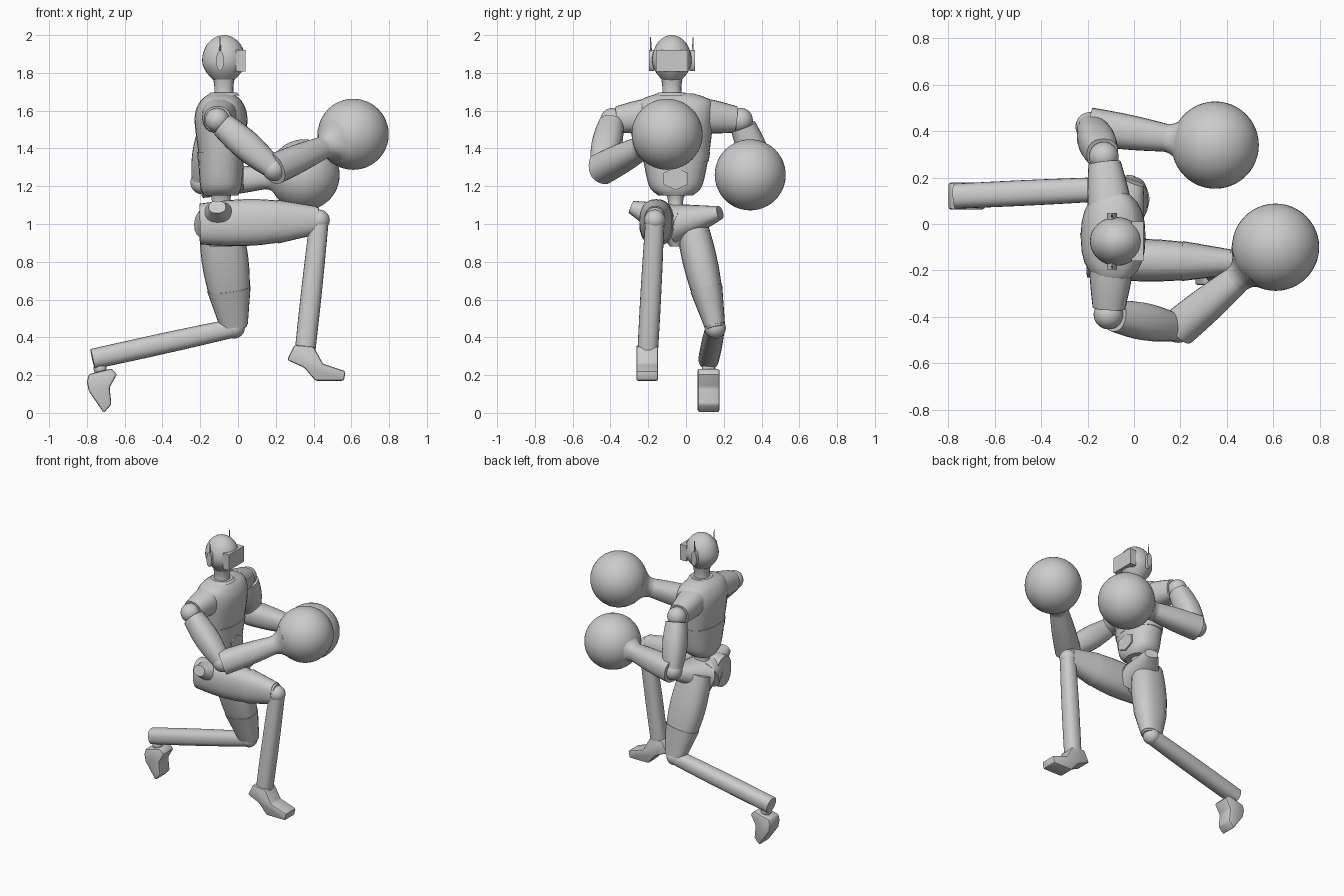
import bpy
import bmesh
from math import sin, cos, pi, radians, copysign
from mathutils import Vector, Matrix

cube = bpy.data.objects.get("Cube")
if cube:
    bpy.data.objects.remove(cube, do_unlink=True)

grey = bpy.data.materials.new("plain grey")
grey.use_nodes = True
grey.diffuse_color = (.6, .6, .6, 1)
shader = grey.node_tree.nodes["Principled BSDF"]
shader.inputs["Base Color"].default_value = grey.diffuse_color

X, Y, Z = Matrix.Identity(3)
SIDES = 24


def finish(name, bm):
    """Turn a bmesh into a smoothly shaded object with sharp edges kept."""
    bmesh.ops.recalc_face_normals(bm, faces=bm.faces)
    mesh = bpy.data.meshes.new(name)
    bm.to_mesh(mesh)
    bm.free()
    mesh.materials.append(grey)
    part = bpy.data.objects.new(name, mesh)
    bpy.context.collection.objects.link(part)
    bpy.ops.object.select_all(action="DESELECT")
    bpy.context.view_layer.objects.active = part
    part.select_set(True)
    bpy.ops.object.shade_smooth_by_angle(angle=radians(35))


def squared(value, power=.85):
    """Push a sine or cosine outward so that a ring becomes slightly boxy."""
    return copysign(abs(value) ** power, value)


def skin(name, sections):
    """Join oval rings, each given as centre, side vector and depth vector."""
    bm = bmesh.new()
    rings = []
    for centre, side, depth in sections:
        angles = [2 * pi * k / SIDES for k in range(SIDES)]
        rings.append([bm.verts.new(centre + side * squared(cos(a)) + depth * squared(sin(a)))
                      for a in angles])
    for lower, upper in zip(rings, rings[1:]):
        for k in range(SIDES):
            bm.faces.new((lower[k - 1], lower[k], upper[k], upper[k - 1]))
    bm.faces.new(rings[0])
    bm.faces.new(rings[-1])
    finish(name, bm)


def limb(name, start, end, start_radius, end_radius, bulge=0, deep=1, hint=Y, steps=8):
    """Tapered limb between two joints, swelling in the middle by bulge."""
    axis = (end - start).normalized()
    side = (hint - axis * hint.dot(axis)).normalized()
    depth = axis.cross(side) * deep
    sections = []
    for i in range(steps + 1):
        t = i / steps
        radius = start_radius + (end_radius - start_radius) * t + bulge * sin(pi * t)
        sections.append((start.lerp(end, t), side * radius, depth * radius))
    skin(name, sections)


def stack(name, centre, rows, steps=5):
    """Upright body part from rows of height, half width and half depth."""
    rows = [Vector(row) for row in rows]
    padded = [rows[0], *rows, rows[-1]]
    curve = []
    for before, low, high, after in zip(padded, padded[1:], padded[2:], padded[3:]):
        for i in range(steps):
            t = i / steps
            ease_in, ease_out = t * (1 - t) ** 2 / 2, t * t * (t - 1) / 2
            blend = t * t * (3 - 2 * t)
            curve.append(low.lerp(high, blend) + (high - before) * ease_in + (after - low) * ease_out)
    curve.append(rows[-1])
    skin(name, [(centre + Z * height, Y * width, X * depth) for height, width, depth in curve])


def ball(name, centre, radius, detail=16):
    bm = bmesh.new()
    bmesh.ops.create_uvsphere(bm, u_segments=detail * 2, v_segments=detail, radius=radius)
    bmesh.ops.translate(bm, verts=bm.verts, vec=centre)
    finish(name, bm)


def prism(name, centre, sides, size, facing, turn=0):
    """Regular prism facing along an axis, stretched to half sizes."""
    bm = bmesh.new()
    bmesh.ops.create_cone(bm, cap_ends=True, segments=sides, radius1=1, radius2=1, depth=2)
    bmesh.ops.rotate(bm, verts=bm.verts, matrix=Matrix.Rotation(turn, 3, Z))
    bmesh.ops.rotate(bm, verts=bm.verts, matrix=Z.rotation_difference(facing).to_matrix())
    bmesh.ops.scale(bm, verts=bm.verts, vec=size)
    bmesh.ops.translate(bm, verts=bm.verts, vec=centre)
    finish(name, bm)


def foot(name, ankle, outline, half_width=.058):
    """Side outline relative to the ankle, given thickness and soft edges."""
    bm = bmesh.new()
    corners = [bm.verts.new(ankle + X * x + Z * z - Y * half_width) for x, z in outline]
    face = bm.faces.new(corners)
    extruded = bmesh.ops.extrude_face_region(bm, geom=[face])["geom"]
    moved = [item for item in extruded if isinstance(item, bmesh.types.BMVert)]
    bmesh.ops.translate(bm, verts=moved, vec=Y * half_width * 2)
    bmesh.ops.bevel(bm, geom=bm.edges[:], offset=.01, segments=2, affect="EDGES", profile=.5)
    finish(name, bm)


def make_head(centre, size, chin_narrowing=.45, face_plane=.105):
    """Egg-shaped skull, narrow at the chin and flattened at the face."""
    bm = bmesh.new()
    bmesh.ops.create_uvsphere(bm, u_segments=32, v_segments=20, radius=1)
    for vert in bm.verts:
        narrowing = 1 - chin_narrowing * min(vert.co.z, 0) ** 2
        vert.co.x = min(vert.co.x * size.x * narrowing, face_plane)
        vert.co.y *= size.y * narrowing
        vert.co.z *= size.z
        vert.co += centre
    finish("head", bm)


# Head with visor, ear pods, antennae and neck
skull = Vector((-.075, -.075, 1.865))
make_head(skull, Vector((.115, .105, .135)))
prism("visor", skull + X * .09, 4, Vector((.025, .12, .08)), X, pi / 4)
for name, outward in (("left", Y), ("right", -Y)):
    ear = skull - X * .02 + outward * .108
    prism(name + "_ear_pod", ear, 8, Vector((.022, .014, .055)), Y)
    limb(name + "_antenna", ear, ear + Z * .125 + outward * .005, .007, .002)
limb("neck", skull - Z * .2, skull - Z * .1, .056, .056, -.006)
limb("collar", skull - Z * .185, skull - Z * .17, .085, .07)

# Torso in three stacked pieces, then the waist
body = Vector((-.09, -.055, 0))
stack("chest", body, [(1.38, .18, .12), (1.56, .2, .14), (1.65, .19, .11), (1.69, .1, .06)])
stack("belt", body, [(1.33, .175, .122), (1.38, .183, .126)])
stack("abdomen", body, [(1.15, .09, .09), (1.2, .14, .11), (1.33, .17, .12)])
stack("waist", body, [(1.18, .06, .06), (1.1, .04, .05), (1, .1, .1), (.88, .03, .06)])
prism("buckle", body + X * .118 + Z * 1.24, 6, Vector((.005, .075, .06)), X, pi / 2)

# Arms: shoulder, elbow and a large round glove on each side
chest_core = body + Z * 1.59
arms = {
    "right": ((-.11, -.39, 1.55), (.19, -.45, 1.29), (.61, -.1, 1.475)),
    "left": ((-.13, .29, 1.55), (-.19, .42, 1.22), (.35, .34, 1.26)),
}
for name, joints in arms.items():
    shoulder, elbow, glove = map(Vector, joints)
    limb(name + "_sleeve", chest_core, shoulder.lerp(chest_core, .08), .095, .07, .01, hint=Z)
    ball(name + "_shoulder_joint", shoulder, .064)
    limb(name + "_upper_arm", shoulder.lerp(elbow, .1), elbow, .068, .055, .018)
    ball(name + "_elbow", elbow, .062)
    limb(name + "_forearm", elbow, elbow.lerp(glove, .64), .082, .058, .005)
    limb(name + "_cuff", elbow.lerp(glove, .6), elbow.lerp(glove, .76), .06, .125, -.018)
    ball(name + "_glove", glove, .188, 24)

# Legs: one knee raised in front, the other leg trailing behind
pelvis = body + Z
legs = {
    "right": ((-.2, -.15, 1), (.43, -.165, 1.02), (.35, -.205, .28), (-.11, -.29, 1.09)),
    "left": ((-.1, .02, 1.04), (-.02, .155, .45), (-.77, .12, .285), (0, .18, 1.06)),
}
for name, joints in legs.items():
    hip, knee, ankle, wing_tip = map(Vector, joints)
    limb(name + "_hip_wing", pelvis, wing_tip, .11, .035, hint=Z, deep=1.3)
    limb(name + "_thigh", hip, knee, .08, .05, .025, deep=1.35)
    limb(name + "_thigh_guard", hip.lerp(knee, .65), hip.lerp(knee, .98), .086, .055, deep=1.35)
    ball(name + "_knee", knee, .056)
    limb(name + "_shin", knee, ankle, .05, .054, .003)

# Feet: one planted flat, one pointing down from the trailing leg
right_ankle, left_ankle = (Vector(legs[name][2]) for name in ("right", "left"))
foot("right_foot", right_ankle, [(-.09, 0), (0, -.04), (.06, -.11), (.21, -.11),
                                 (.22, -.06), (.1, -.02), (.05, .07), (-.05, .08)])
foot("left_foot", left_ankle, [(-.03, -.12), (-.02, -.08), (.1, -.05), (.13, -.08),
                               (.09, -.15), (.1, -.24), (.06, -.285), (-.02, -.17)])
ball("left_ankle", left_ankle + X * .04 - Z * .05, .035)
